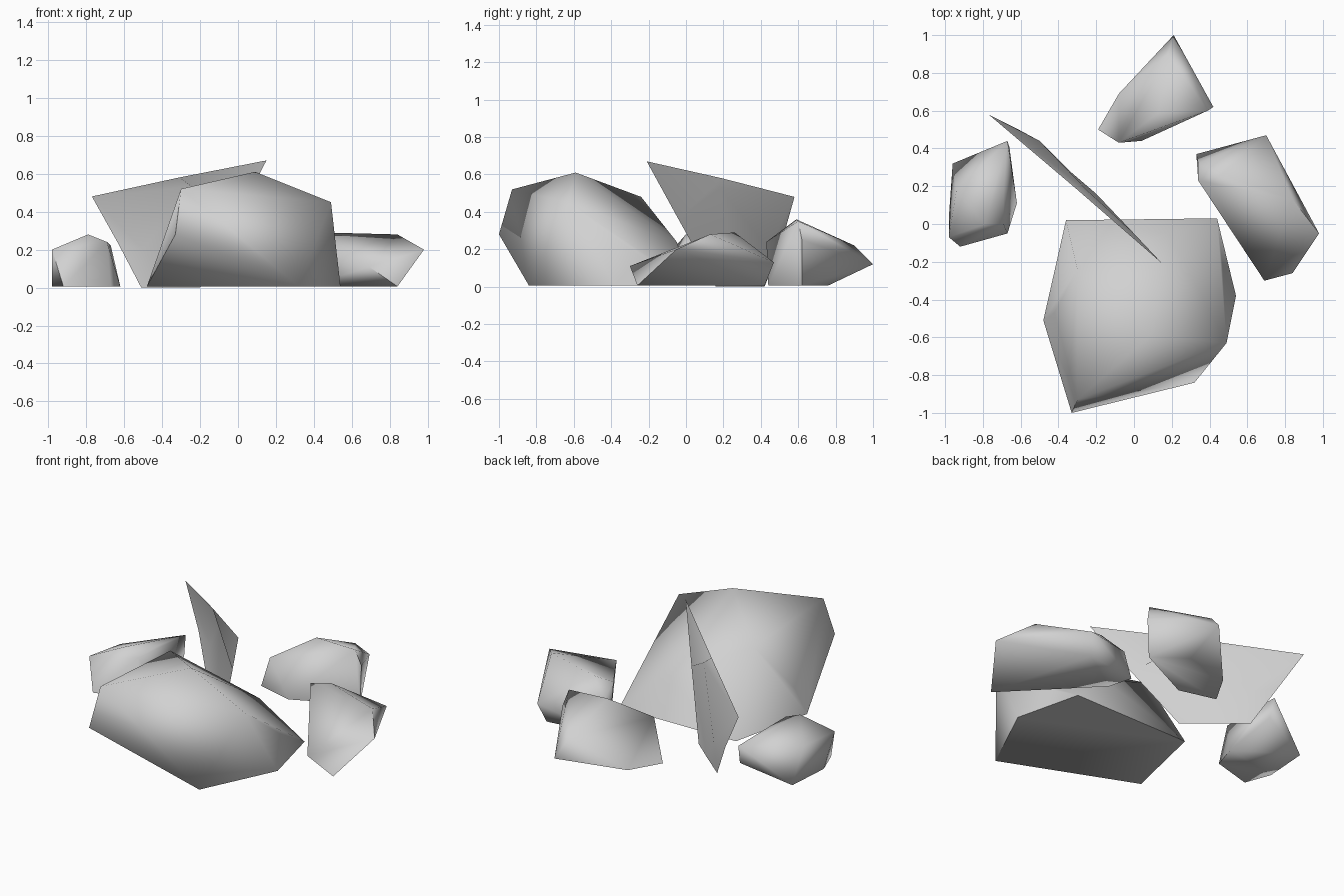
import bpy, bmesh, math

if "Cube" in bpy.data.objects:
    bpy.data.objects.remove(bpy.data.objects["Cube"])

stone = bpy.data.materials.new("stone grey")
stone.diffuse_color = (0.64, 0.64, 0.64, 1)
stone.use_nodes = True
stone.node_tree.nodes["Principled BSDF"].inputs["Base Color"].default_value = stone.diffuse_color


def finish(name, bm, angle):
    mesh = bpy.data.meshes.new(name)
    bm.to_mesh(mesh)
    bm.free()
    mesh.materials.append(stone)
    ob = bpy.data.objects.new(name, mesh)
    bpy.context.collection.objects.link(ob)
    bpy.ops.object.select_all(action='DESELECT')
    ob.select_set(True)
    bpy.context.view_layer.objects.active = ob
    bpy.ops.object.shade_smooth_by_angle(angle=math.radians(angle))


def rock(name, points):
    """Faceted boulder: closed hull around its corners."""
    bm = bmesh.new()
    for x, y, z in points:
        bm.verts.new((x, y, max(z, 0.006)))
    bmesh.ops.convex_hull(bm, input=bm.verts[:])
    loose = [v for v in bm.verts if not v.link_faces]
    bmesh.ops.delete(bm, geom=loose, context='VERTS')
    bmesh.ops.recalc_face_normals(bm, faces=bm.faces[:])
    finish(name, bm, 80)


# Main boulder at the front
rock("large_boulder", [
    (-.48, -.51, 0), (.32, -.84, 0), (.54, -.38, 0), (.44, .03, 0), (-.36, .02, 0),
    (-.33, -1, .28), (-.30, -.93, .52), (.09, -.59, .61), (.49, -.63, .45),
    (-.30, -.24, .48), (.47, -.24, .16), (.18, -.05, .24), (-.42, -.47, .17)])

# Three smaller stones around it
rock("right_stone", [
    (.84, -.26, 0), (.67, .42, 0), (.33, .37, 0), (.37, .22, 0),
    (.69, -.30, .11), (.98, -.05, .20), (.70, .47, .13), (.34, .32, .20),
    (.34, .23, .27), (.46, .26, .29), (.84, .13, .28)])
rock("back_stone", [
    (-.19, .50, 0), (.04, .44, 0), (.41, .62, 0), (.22, .76, 0), (-.08, .69, 0),
    (-.08, .43, .24), (.13, .59, .36), (.39, .60, .35), (.42, .62, .25),
    (.18, .90, .22), (.21, 1, .12)])
rock("left_stone", [
    (-.98, .04, 0), (-.92, -.12, 0), (-.67, -.05, 0), (-.62, .11, 0), (-.96, .32, 0),
    (-.98, -.07, .20), (-.94, .18, .19), (-.67, .44, .22), (-.66, .41, .10),
    (-.79, 0, .28), (-.69, 0, .24), (-.69, .20, .24)])

# Thin leaning shard with two shallow diagonal folds
bm = bmesh.new()
tip, mid, peak, p, d, q, c, e = [bm.verts.new(co) for co in (
    (-.77, .58, .48), (-.31, .19, .58), (.15, -.21, .67), (-.01, -.04, .36),
    (-.20, .16, 0), (-.34, .28, 0), (-.51, .42, 0), (-.63, .51, .23))]
n1 = bm.verts.new((-.25, .18, .53))
n2 = bm.verts.new((-.50, .44, .20))
for face in ((tip, mid, n1), (tip, n1, n2), (tip, n2, e), (mid, peak, p, n1),
             (n1, p, q, n2), (p, d, q), (n2, q, c), (e, n2, c)):
    bm.faces.new(face)
bmesh.ops.recalc_face_normals(bm, faces=bm.faces[:])
finish("leaning_shard", bm, 30)
